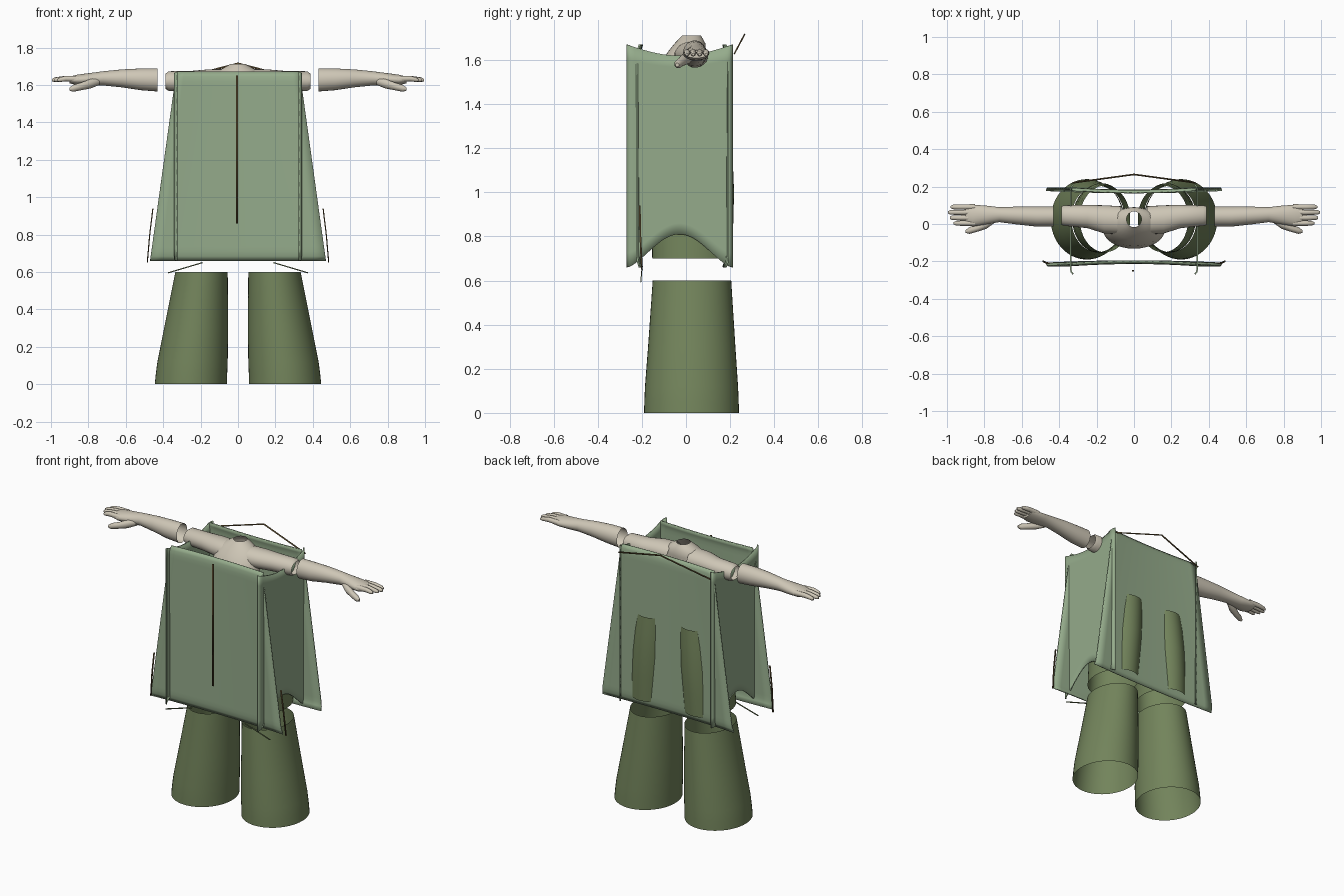
import bpy
import math

old = bpy.data.objects.get("Cube")
if old:
    bpy.data.objects.remove(old, do_unlink=True)


def material(name, rgb):
    m = bpy.data.materials.new(name)
    m.use_nodes = True
    m.diffuse_color = (*rgb, 1)
    m.node_tree.nodes["Principled BSDF"].inputs["Base Color"].default_value = (*rgb, 1)
    return m


SAGE = material("sage green cloth", (0.30, 0.41, 0.26))
OLIVE = material("olive green cloth", (0.17, 0.23, 0.105))
SKIN = material("pale skin", (0.62, 0.57, 0.47))
BROWN = material("brown trim", (0.11, 0.075, 0.03))


def build(name, verts, faces, mat, thickness=0.0):
    me = bpy.data.meshes.new(name)
    me.from_pydata(verts, [], faces)
    me.materials.append(mat)
    ob = bpy.data.objects.new(name, me)
    bpy.context.scene.collection.objects.link(ob)
    if thickness:
        mod = ob.modifiers.new("thickness", "SOLIDIFY")
        mod.thickness = thickness
        mod.offset = 0
    bpy.ops.object.select_all(action="DESELECT")
    ob.select_set(True)
    bpy.context.view_layer.objects.active = ob
    bpy.ops.object.shade_smooth_by_angle(angle=math.radians(40))
    return ob


def sheet(name, point, nu, nv, mat, thickness):
    """Grid of quads; point(u, v) with u, v from 0 to 1."""
    verts = [point(i / nu, j / nv) for j in range(nv + 1) for i in range(nu + 1)]
    w = nu + 1
    faces = [(j * w + i, j * w + i + 1, (j + 1) * w + i + 1, (j + 1) * w + i)
             for j in range(nv) for i in range(nu)]
    return build(name, verts, faces, mat, thickness)


def tube(name, axis, rings, mat, n=32, cap=False, side=1):
    """Rings are (position on axis, centre a, centre b, radius a, radius b)."""
    verts, faces = [], []
    for t, ca, cb, ra, rb in rings:
        for k in range(n):
            ang = 2 * math.pi * k / n
            a, b = ca + ra * math.cos(ang), cb + rb * math.sin(ang)
            x, y, z = (t, a, b) if axis == "x" else (a, b, t)
            verts.append((x * side, y, z))
    for r in range(len(rings) - 1):
        for k in range(n):
            q = [r * n + k, r * n + (k + 1) % n,
                 (r + 1) * n + (k + 1) % n, (r + 1) * n + k]
            faces.append(q if side > 0 else q[::-1])
    if cap:
        f = list(range((len(rings) - 1) * n, len(rings) * n))
        faces.append(f if side > 0 else f[::-1])
    return build(name, verts, faces, mat)


def ribbon(name, points, width, mat, direction):
    """Narrow flat strip following points, widened along direction."""
    d = [c * width / 2 for c in direction]
    verts = [tuple(p[k] + s * d[k] for k in range(3)) for p in points for s in (-1, 1)]
    faces = [(2 * i, 2 * i + 1, 2 * i + 3, 2 * i + 2) for i in range(len(points) - 1)]
    return build(name, verts, faces, mat, 0.006)


def curl(t):
    """Soft roll close to either edge of a panel."""
    d = min(t, 1 - t)
    return max(0.0, 1 - d / 0.05) ** 2


# Coat front and back: flared flat panels with rolled hems
def flared(y0, out):
    def point(u, v):
        s = 2 * u - 1
        half = 0.47 - 0.14 * v
        y = y0 + out * (0.012 * s * s - 0.012 * curl(v))
        return (s * half, y, 0.66 + 1.01 * v)
    return point


sheet("coat_front", flared(-0.21, -1), 16, 40, SAGE, 0.008)
sheet("coat_back", flared(0.18, 1), 16, 40, SAGE, 0.008)


# Coat sides: upright panels with an arched hem and a dipped top
def side_panel(side):
    def point(u, v):
        bow = math.sin(math.pi * u)
        low = 0.66 + 0.15 * bow ** 1.5
        high = 1.67 - 0.05 * bow
        x = 0.338 - 0.012 * curl(u)
        return (side * x, -0.268 + 0.478 * u, low + (high - low) * v)
    return point


for side, tag in ((1, "left"), (-1, "right")):
    sheet("coat_side_" + tag, side_panel(side), 40, 16, SAGE, 0.008)

    # Trouser tubes, open at both ends
    tube("trouser_lower_" + tag, "z", [
        (0, 0.252, 0.025, 0.193, 0.215),
        (0.05, 0.249, 0.025, 0.191, 0.214),
        (0.12, 0.243, 0.025, 0.188, 0.211),
        (0.3, 0.224, 0.026, 0.171, 0.198),
        (0.6, 0.195, 0.027, 0.140, 0.178)], OLIVE, 48, side=side)
    tube("trouser_upper_" + tag, "z", [
        (0.7, 0.19, 0.027, 0.140, 0.180),
        (0.85, 0.183, 0.030, 0.140, 0.184),
        (1.0, 0.173, 0.032, 0.140, 0.186),
        (1.15, 0.163, 0.030, 0.138, 0.182),
        (1.25, 0.155, 0.027, 0.135, 0.178)], OLIVE, 48, side=side)

    # Shoulder and open upper arm stump
    tube("shoulder_" + tag, "x", [
        (0.07, 0.02, 1.62, 0.075, 0.065),
        (0.16, 0.025, 1.625, 0.075, 0.058),
        (0.25, 0.04, 1.62, 0.062, 0.055),
        (0.37, 0.045, 1.62, 0.055, 0.053),
        (0.388, 0.045, 1.62, 0.05, 0.04)], SKIN, 24, side=side)

    # Forearm running into the palm
    tube("forearm_" + tag, "x", [
        (0.43, 0.04, 1.627, 0.054, 0.062),
        (0.52, 0.04, 1.63, 0.054, 0.058),
        (0.62, 0.045, 1.635, 0.048, 0.048),
        (0.72, 0.05, 1.635, 0.040, 0.038),
        (0.79, 0.048, 1.63, 0.050, 0.034),
        (0.86, 0.045, 1.627, 0.058, 0.028),
        (0.90, 0.047, 1.627, 0.052, 0.018)], SKIN, 24, True, side)

    # Fingers and thumb
    for i, tip in enumerate((0.965, 0.985, 0.995, 0.98)):
        y = 0.004 + 0.029 * i
        tube("finger_%d_%s" % (i + 1, tag), "x", [
            (0.85, y, 1.632, 0.015, 0.016),
            (0.92, y, 1.634, 0.014, 0.015),
            (tip - 0.012, y, 1.628, 0.012, 0.012),
            (tip, y, 1.625, 0.006, 0.006)], SKIN, 12, True, side)
    tube("thumb_" + tag, "x", [
        (0.74, 0.025, 1.62, 0.015, 0.02),
        (0.79, 0.0, 1.606, 0.026, 0.026),
        (0.84, -0.022, 1.592, 0.02, 0.021),
        (0.88, -0.035, 1.582, 0.018, 0.019),
        (0.90, -0.04, 1.578, 0.008, 0.009)], SKIN, 14, True, side)

    # Slanted trim beside the hem and loose strap beneath it
    ribbon("hem_trim_" + tag, [(side * 0.455, -0.21, 0.94), (side * 0.472, -0.207, 0.8),
                               (side * 0.485, -0.2, 0.65)], 0.008, BROWN, (0, 1, 0))
    ribbon("hem_strap_" + tag, [(side * 0.19, -0.2, 0.65), (side * 0.375, -0.205, 0.595)],
           0.004, OLIVE, (0, 1, 0))

# Upper torso with an open neck
tube("torso", "z", [
    (1.40, 0, -0.020, 0.150, 0.100),
    (1.50, 0, -0.030, 0.165, 0.102),
    (1.58, 0, -0.018, 0.155, 0.100),
    (1.64, 0, 0.005, 0.135, 0.085),
    (1.675, 0, 0.018, 0.105, 0.070),
    (1.695, 0, 0.022, 0.070, 0.055),
    (1.712, 0, 0.025, 0.040, 0.042)], SKIN, 32)

# Brown closure line and raised collar cord
ribbon("front_closure", [(-0.005, -0.25, 0.86), (-0.005, -0.25, 1.65)], 0.01, BROWN, (1, 0, 0))
ribbon("collar_cord", [(-0.33, 0.22, 1.63), (0, 0.265, 1.715), (0.33, 0.22, 1.63)],
       0.008, BROWN, (0, 0.4, 0.9))
